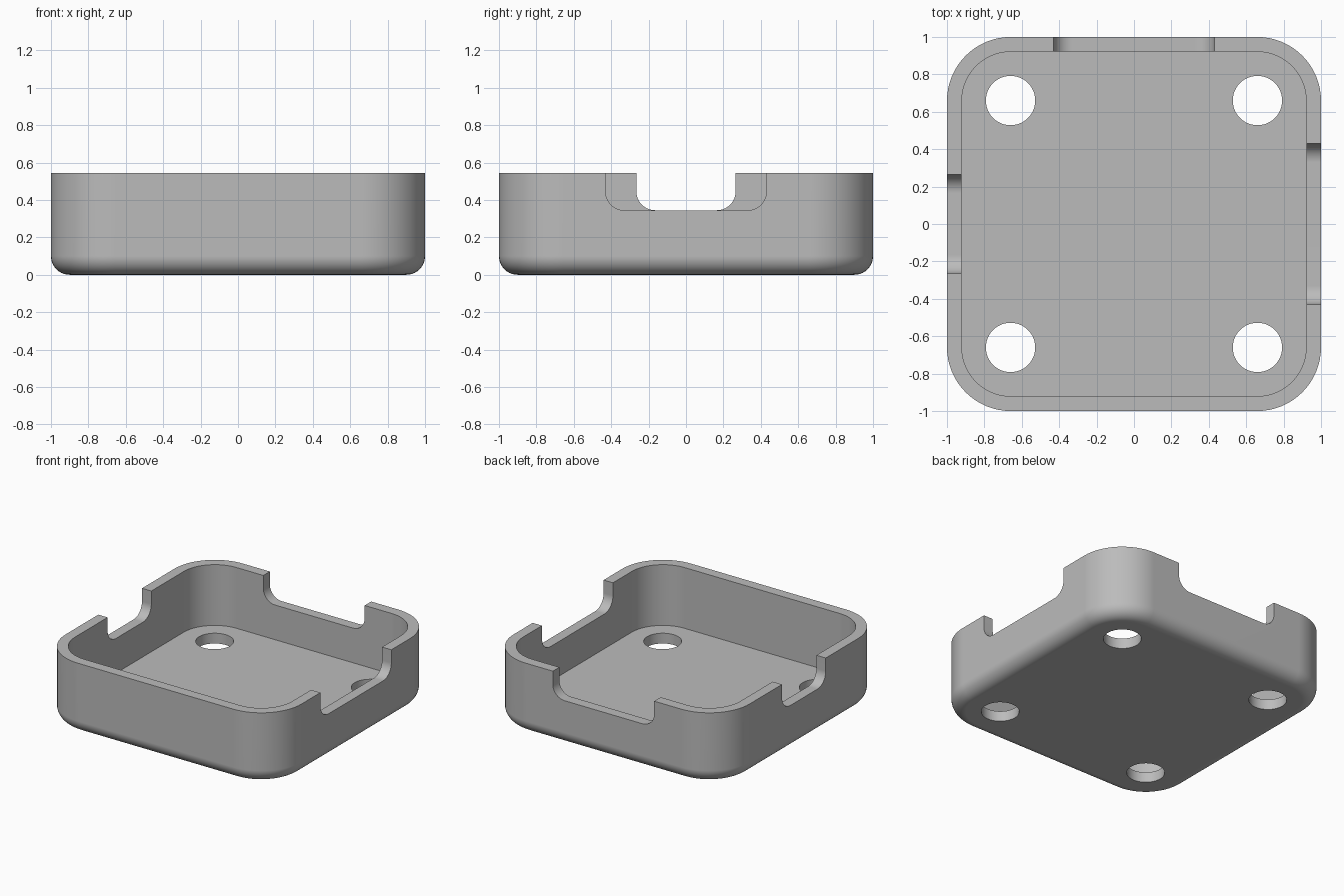
import bpy, bmesh
from math import sin, cos, pi

if "Cube" in bpy.data.objects:
    bpy.data.objects.remove(bpy.data.objects["Cube"], do_unlink=True)

HEIGHT, WALL, CORNER, FILLET = 0.545, 0.079, 0.342, 0.1
STEPS = 16

grey = bpy.data.materials.new("light_grey")
grey.use_nodes = True
grey.diffuse_color = (0.5, 0.5, 0.5, 1)
grey.node_tree.nodes["Principled BSDF"].inputs["Base Color"].default_value = (0.5, 0.5, 0.5, 1)


def rounded_square(inset, z):
    """Outline of the case, offset inwards by inset."""
    r, c = CORNER - inset, 1 - CORNER
    points = []
    for quadrant, (sx, sy) in enumerate([(1, 1), (-1, 1), (-1, -1), (1, -1)]):
        for i in range(STEPS + 1):
            a = (quadrant + i / STEPS) * pi / 2
            points.append((sx * c + r * cos(a), sy * c + r * sin(a), z))
    return points


def loft(name, outlines):
    """Join matching outlines into a closed solid."""
    bm = bmesh.new()
    rings = [[bm.verts.new(p) for p in outline] for outline in outlines]
    for low, high in zip(rings, rings[1:]):
        n = len(low)
        for i in range(n):
            j = (i + 1) % n
            bm.faces.new((low[i], low[j], high[j], high[i]))
    bm.faces.new(rings[0][::-1])
    bm.faces.new(rings[-1])
    bmesh.ops.recalc_face_normals(bm, faces=bm.faces)
    mesh = bpy.data.meshes.new(name)
    bm.to_mesh(mesh)
    bm.free()
    mesh.materials.append(grey)
    obj = bpy.data.objects.new(name, mesh)
    bpy.context.collection.objects.link(obj)
    return obj


def notch_outline(half, r=0.1, floor=0.345):
    """U-shaped notch profile as (across, z) pairs."""
    arc = [(half - r + r * sin(a), floor + r - r * cos(a))
           for a in (i / 10 * pi / 2 for i in range(11))]
    side = arc + [(half, HEIGHT + 0.2)]
    return side + [(-u, z) for u, z in reversed(side)]


# Tray: rounded underside, outer wall, rim, inner wall and floor
outlines = []
for i in range(11):
    a = i / 10 * pi / 2
    outlines.append(rounded_square(FILLET * (1 - sin(a)), FILLET * (1 - cos(a))))
outlines += [rounded_square(0, HEIGHT), rounded_square(WALL, HEIGHT), rounded_square(WALL, WALL)]
tray = loft("tray", outlines)

# Cutters: four screw holes, two wide notches and one narrow notch
cutters = []
for x in (-0.66, 0.66):
    for y in (-0.66, 0.66):
        circle = [(x + 0.132 * cos(i * pi / 24), y + 0.132 * sin(i * pi / 24)) for i in range(48)]
        cutters.append(loft("hole_cutter", [[(u, v, z) for u, v in circle] for z in (-0.1, 0.2)]))
for name, half, side in (("left", 0.43, 1), ("right", 0.265, -1)):
    profile = notch_outline(half)
    cutters.append(loft(name + "_notch_cutter",
                        [[(side * d, u, z) for u, z in profile] for d in (0.85, 1.1)]))
cutters.append(loft("back_notch_cutter",
                    [[(u, d, z) for u, z in notch_outline(0.43)] for d in (0.85, 1.1)]))

bpy.ops.object.select_all(action="DESELECT")
bpy.context.view_layer.objects.active = tray
tray.select_set(True)
for cutter in cutters:
    cutter.hide_render = True
    cut = tray.modifiers.new("cut", "BOOLEAN")
    cut.operation, cut.solver, cut.object = "DIFFERENCE", "EXACT", cutter
    bpy.ops.object.modifier_apply(modifier=cut.name)
    bpy.data.objects.remove(cutter, do_unlink=True)

# Smooth curved walls with crisp rims
bpy.ops.object.shade_smooth_by_angle(angle=pi / 6)
normals = tray.modifiers.new("flat_wall_normals", "WEIGHTED_NORMAL")
normals.keep_sharp = True
